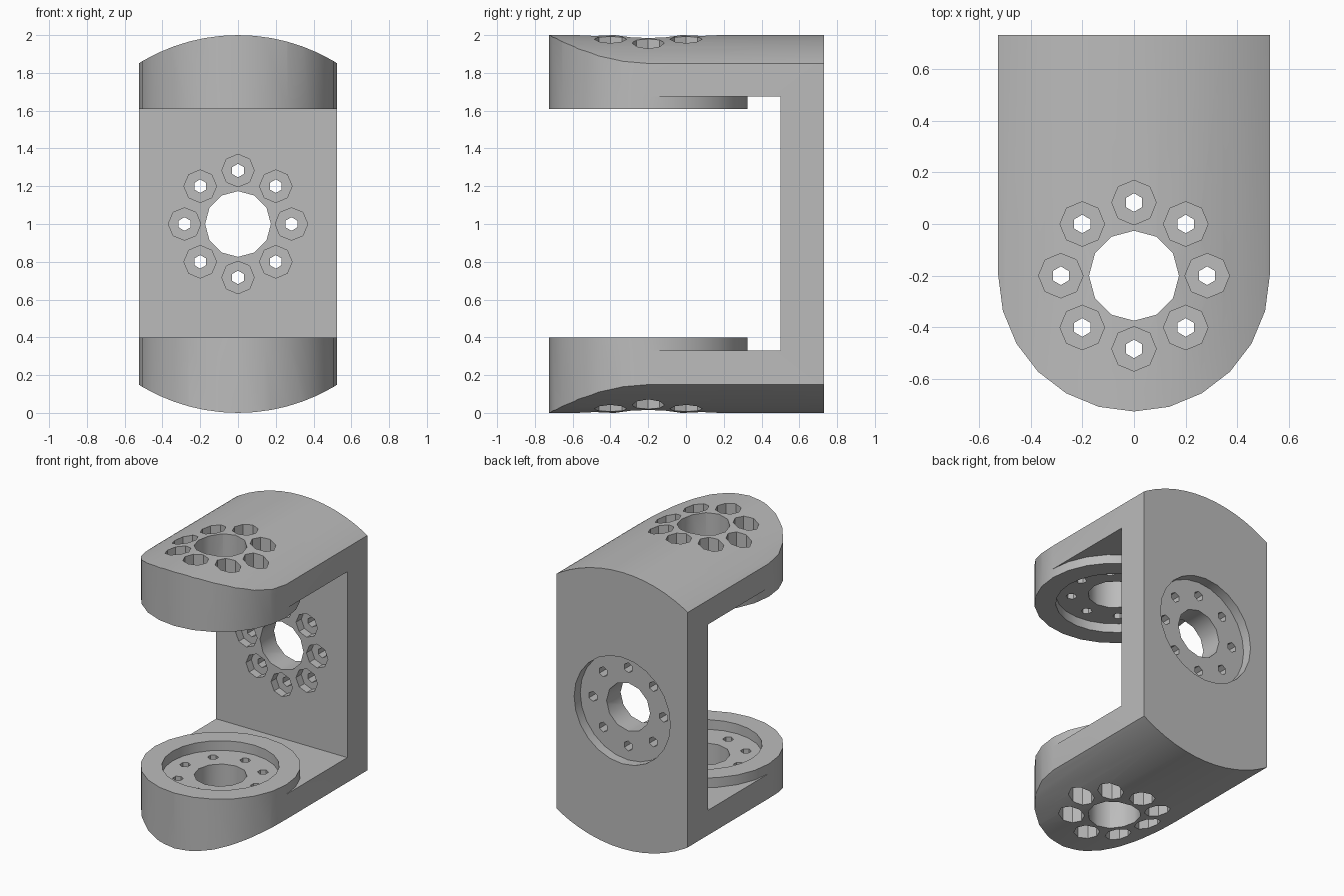
import bpy, bmesh
from math import cos, sin, pi, radians
from mathutils import Matrix, Vector

if "Cube" in bpy.data.objects:
    bpy.data.objects.remove(bpy.data.objects["Cube"])

HALF_W, BACK, PIVOT = 0.525, 0.73, -0.2
FLOOR, RIM = 0.33, 0.4            # lower arm face and boss rim
TOP_FLOOR, TOP_RIM = 1.675, 1.61  # upper arm face and boss rim
WALL = 0.5                        # inner face of the back plate

grey = bpy.data.materials.new("light grey")
grey.use_nodes = True
grey.diffuse_color = (0.5, 0.5, 0.5, 1)
grey.node_tree.nodes["Principled BSDF"].inputs["Base Color"].default_value = grey.diffuse_color


def finish(name, bm):
    bmesh.ops.recalc_face_normals(bm, faces=bm.faces)
    mesh = bpy.data.meshes.new(name)
    bm.to_mesh(mesh)
    bm.free()
    mesh.materials.append(grey)
    ob = bpy.data.objects.new(name, mesh)
    bpy.context.collection.objects.link(ob)
    return ob


def prism(name, plan, z0, z1):
    bm = bmesh.new()
    face = bm.faces.new([bm.verts.new((x, y, z0)) for x, y in plan])
    ext = bmesh.ops.extrude_face_region(bm, geom=[face])["geom"]
    verts = [v for v in ext if isinstance(v, bmesh.types.BMVert)]
    bmesh.ops.translate(bm, verts=verts, vec=(0, 0, z1 - z0))
    return finish(name, bm)


def add_cylinder(bm, frame, x, y, r, z0, z1, sides):
    place = frame @ Matrix.Translation((x, y, (z0 + z1) / 2))
    bmesh.ops.create_cone(bm, cap_ends=True, segments=sides, radius1=r,
                          radius2=r, depth=z1 - z0, matrix=place)


def boolean(target, tool, operation="DIFFERENCE"):
    mod = target.modifiers.new("cut", "BOOLEAN")
    mod.operation, mod.object, mod.solver = operation, tool, "EXACT"
    bpy.ops.object.select_all(action="DESELECT")
    bpy.context.view_layer.objects.active = target
    target.select_set(True)
    bpy.ops.object.modifier_apply(modifier=mod.name)
    bpy.data.objects.remove(tool)


def arc(start, end, steps=12):
    angles = [start + (end - start) * i / steps for i in range(steps + 1)]
    return [(HALF_W * cos(a), PIVOT + HALF_W * sin(a)) for a in angles]


# Body: D-shaped plan with domed top and bottom
bracket = prism("bracket", arc(-pi, 0) + [(HALF_W, BACK), (-HALF_W, BACK)], -0.1, 2.1)
bm = bmesh.new()
lying = Matrix.Translation((0, 0, 1)) @ Matrix.Rotation(pi / 2, 4, "X")
add_cylinder(bm, lying, 0, 0, 1, -1, 1, 72)
boolean(bracket, finish("dome", bm), "INTERSECT")

# Opening between the arms, leaving round raised bosses
box = [(-1, -1), (1, -1), (1, 0.42), (-1, 0.42)]
boolean(bracket, prism("gap", box, RIM, TOP_RIM))
behind = arc(pi, 0) + [(1, PIVOT), (1, WALL), (-1, WALL), (-1, PIVOT)]
boolean(bracket, prism("gap_behind_bosses", behind, FLOOR, TOP_FLOOR))

# Frames at each recess floor, local z pointing to the counterbored side
frames = [
    Matrix.Translation((0, PIVOT, TOP_FLOOR)),
    Matrix.Translation((0, PIVOT, FLOOR)) @ Matrix.Rotation(pi, 4, "X"),
    Matrix.Translation((0, 0.66, 1)) @ Matrix.Rotation(pi / 2, 4, "X"),
]


def drill(name, ring, r, z0, z1, sides):
    bm = bmesh.new()
    for frame in frames:
        for i in range(8 if ring else 1):
            a = i * pi / 4
            add_cylinder(bm, frame, ring * cos(a), ring * sin(a), r, z0, z1, sides)
    boolean(bracket, finish(name, bm))


drill("recess", 0, 0.385, -0.1, 0, 24)
drill("centre_hole", 0, 0.174, -0.2, 0.5, 12)
drill("counterbores", 0.283, 0.086, 0.1, 0.5, 8)
drill("bolt_holes", 0.283, 0.036, -0.05, 0.2, 6)

bpy.ops.object.shade_smooth_by_angle(angle=radians(32))
